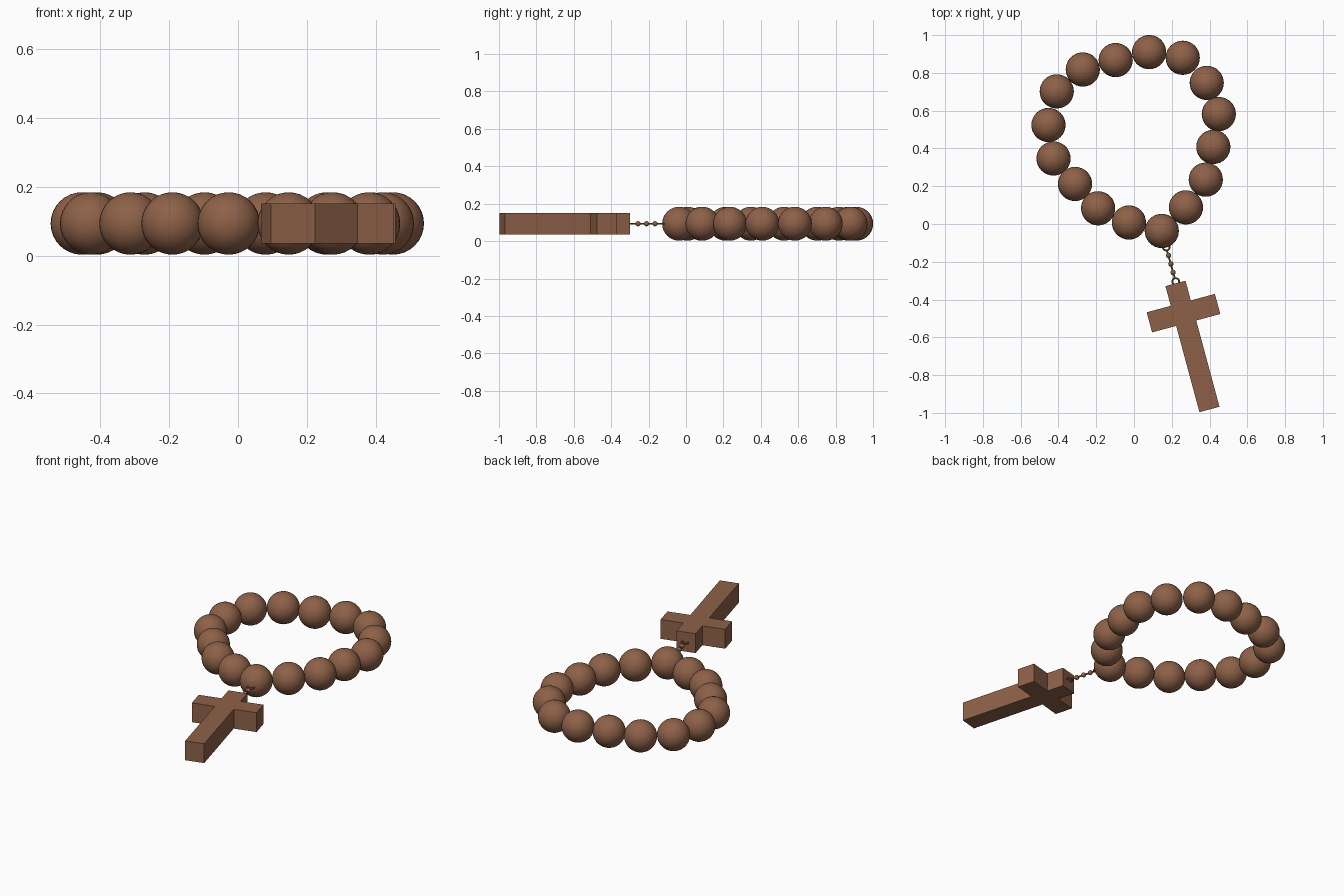
import bpy
import math
from mathutils import Vector

if "Cube" in bpy.data.objects:
    bpy.data.objects.remove(bpy.data.objects["Cube"])

Z = 0.093  # height of the centre line of every part

wood = bpy.data.materials.new("brown wood")
wood.diffuse_color = (0.27, 0.12, 0.065, 1)
wood.use_nodes = True
wood.node_tree.nodes["Principled BSDF"].inputs["Base Color"].default_value = wood.diffuse_color


def finish(name, smooth=True):
    ob = bpy.context.object
    ob.name = name
    ob.data.materials.append(wood)
    if smooth:
        bpy.ops.object.shade_smooth_by_angle()
    return ob


def ball(name, x, y, r, seg):
    bpy.ops.mesh.primitive_uv_sphere_add(segments=seg, ring_count=seg // 2,
                                         radius=r, location=(x, y, Z))
    return finish(name)


def rod(name, a, b, r):
    a, b = Vector(a), Vector(b)
    d = b - a
    bpy.ops.mesh.primitive_cylinder_add(vertices=10, radius=r, depth=d.length,
                                        location=(a + b) / 2)
    bpy.context.object.rotation_euler = d.to_track_quat('Z', 'Y').to_euler()
    return finish(name)


# Loop of large beads
beads = [(0.08, 0.91), (0.258, 0.88), (0.385, 0.747), (0.449, 0.582),
         (0.42, 0.408), (0.38, 0.235), (0.275, 0.088), (0.147, -0.037),
         (-0.027, 0.008), (-0.19, 0.083), (-0.312, 0.212), (-0.426, 0.347),
         (-0.453, 0.524), (-0.409, 0.702), (-0.271, 0.818), (-0.097, 0.868)]
for i, (x, y) in enumerate(beads):
    ball(f"bead_{i + 1}", x, y, 0.0905, 32)

# Short chain: small beads on a thin wire with a ring at each end
chain = [(0.183, -0.166), (0.195, -0.211), (0.207, -0.257)]
for i, (x, y) in enumerate(chain):
    ball(f"chain_bead_{i + 1}", x, y, 0.014, 16)
rod("chain_wire", (0.173, -0.135, Z), (0.216, -0.288, Z), 0.005)
for name, x, y in (("bead_ring", 0.171, -0.122), ("cross_ring", 0.221, -0.305)):
    bpy.ops.mesh.primitive_torus_add(major_segments=20, minor_segments=8,
                                     major_radius=0.018, minor_radius=0.005,
                                     location=(x, y, Z))
    finish(name)

# Cross: one outline, extruded, turned about its crossing point
w, arm, top, foot, h = 0.055, 0.187, 0.163, -0.528, 0.058
half = [(w, foot), (w, -w), (arm, -w), (arm, w), (w, w), (w, top)]
outline = half + [(-x, y) for x, y in reversed(half)]
n = len(outline)
verts = [(x, y, z) for z in (-h, h) for x, y in outline]
faces = [tuple(reversed(range(n))), tuple(range(n, 2 * n))]
faces += [(i, (i + 1) % n, n + (i + 1) % n, n + i) for i in range(n)]
mesh = bpy.data.meshes.new("cross")
mesh.from_pydata(verts, [], faces)
mesh.materials.append(wood)
cross = bpy.data.objects.new("cross", mesh)
cross.location = (0.262, -0.472, Z)
cross.rotation_euler.z = math.radians(15.1)
bpy.context.collection.objects.link(cross)
